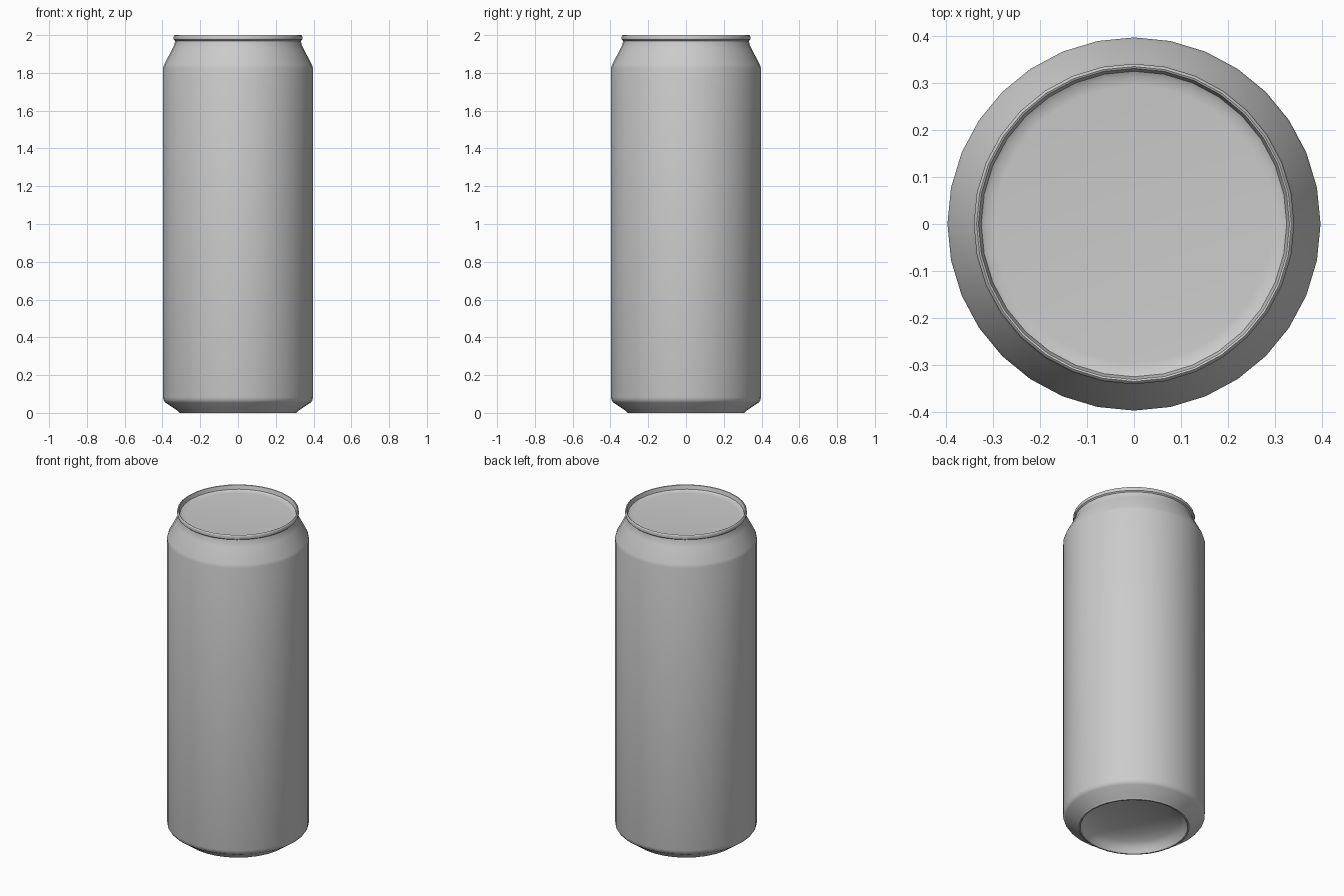
import bpy, bmesh, math

if "Cube" in bpy.data.objects:
    bpy.data.objects.remove(bpy.data.objects["Cube"])

SIDES = 32


def lathe(name, profile, angle=40):
    """Spin an (r, z) profile around z; points with r = 0 become a pole."""
    bm = bmesh.new()
    rings = []
    for r, z in profile:
        if r == 0:
            rings.append([bm.verts.new((0, 0, z))] * SIDES)
        else:
            rings.append([bm.verts.new((r * math.cos(math.tau * i / SIDES),
                                        r * math.sin(math.tau * i / SIDES), z))
                          for i in range(SIDES)])
    for a, b in zip(rings, rings[1:]):
        for i in range(SIDES):
            j = (i + 1) % SIDES
            quad = [a[i], a[j], b[j], b[i]]
            bm.faces.new(list(dict.fromkeys(quad)))
    bmesh.ops.recalc_face_normals(bm, faces=bm.faces)
    mesh = bpy.data.meshes.new(name)
    bm.to_mesh(mesh)
    bm.free()
    obj = bpy.data.objects.new(name, mesh)
    bpy.context.collection.objects.link(obj)
    bpy.ops.object.select_all(action='DESELECT')
    obj.select_set(True)
    bpy.context.view_layer.objects.active = obj
    bpy.ops.object.shade_smooth_by_angle(angle=math.radians(angle))
    return obj


# Concave underside, from the centre of the dome out to the standing ring
dome = [(0.295 * math.sin(t), 0.01 + 0.09 * math.cos(t))
        for t in (math.pi / 2 * k / 6 for k in range(7))]
dome[0] = (0, 0.10)

# Standing ring, bottom bevel, straight wall, shoulder and neck
wall = [(0.301, 0.0), (0.309, 0.0), (0.318, 0.01), (0.385, 0.055),
        (0.394, 0.067), (0.397, 0.082), (0.397, 1.825), (0.392, 1.842),
        (0.346, 1.93), (0.337, 1.95), (0.333, 1.97)]

# Rolled rim and recessed lid
top = [(0.340, 1.976), (0.341, 1.990), (0.339, 1.997), (0.335, 2.0),
       (0.331, 1.998), (0.329, 1.992), (0.325, 1.975), (0.315, 1.969),
       (0.295, 1.967), (0, 1.967)]

lathe("can", dome + wall + top)
